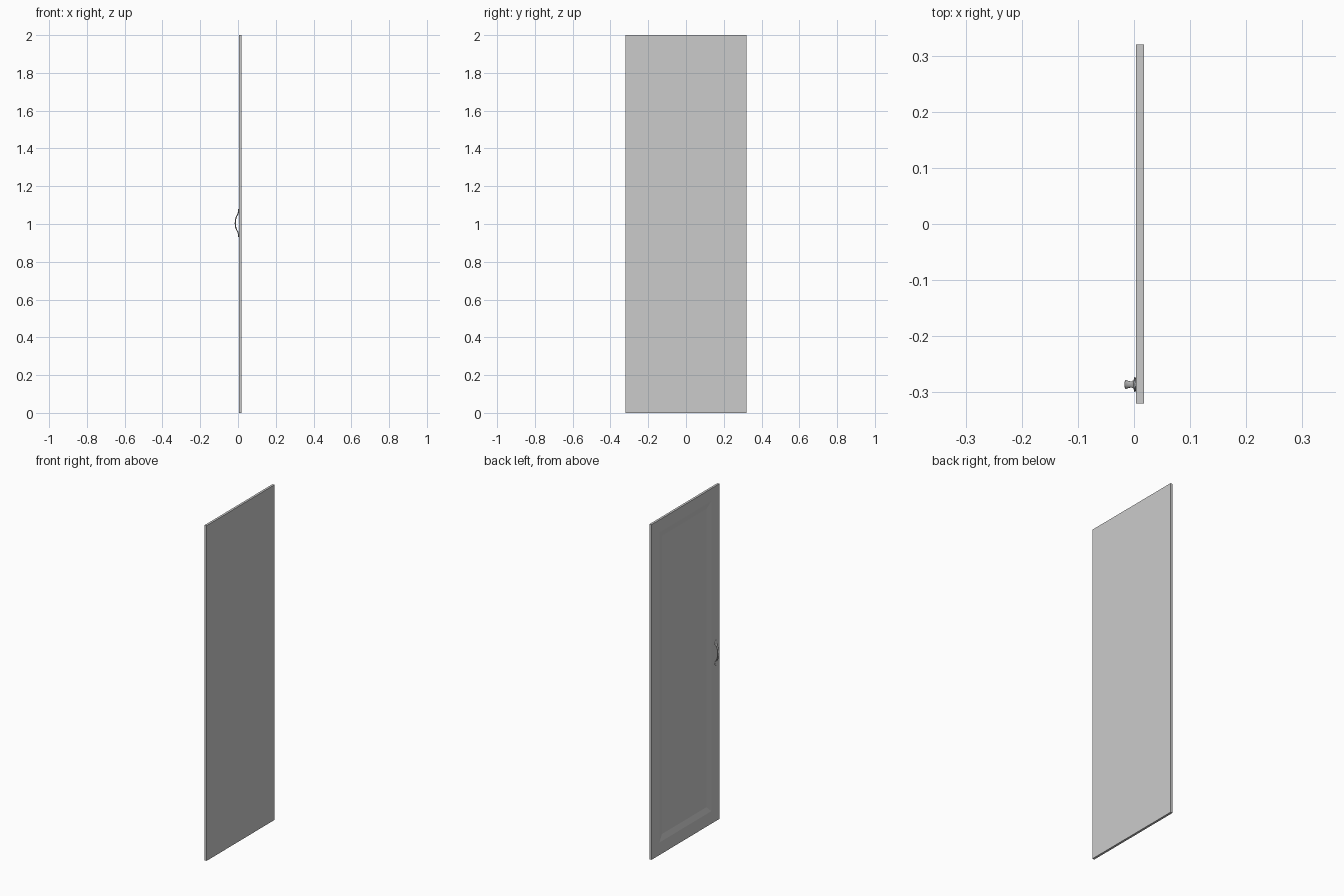
import bpy, bmesh, math
from mathutils import Vector

if "Cube" in bpy.data.objects:
    bpy.data.objects.remove(bpy.data.objects["Cube"])

FRONT, BACK = 0.004, 0.0174      # door faces along x (panelled face looks to -x)
HALF_W, HEIGHT = 0.32, 2.0
MARGIN, BEVEL, DEPTH = 0.075, 0.035, 0.008


def finish(name, bm, smooth=False):
    bmesh.ops.recalc_face_normals(bm, faces=bm.faces)
    me = bpy.data.meshes.new(name)
    bm.to_mesh(me)
    bm.free()
    ob = bpy.data.objects.new(name, me)
    bpy.context.collection.objects.link(ob)
    if smooth:
        bpy.context.view_layer.objects.active = ob
        ob.select_set(True)
        bpy.ops.object.shade_smooth_by_angle(angle=math.radians(40))
        ob.select_set(False)
    return ob


# Door slab with a sloped, recessed panel
bm = bmesh.new()


def ring(x, inset):
    y, z0, z1 = HALF_W - inset, inset, HEIGHT - inset
    return [bm.verts.new((x, *p)) for p in ((-y, z0), (y, z0), (y, z1), (-y, z1))]


rings = [ring(BACK, 0), ring(FRONT, 0), ring(FRONT, MARGIN),
         ring(FRONT + DEPTH, MARGIN + BEVEL)]
for a, b in zip(rings, rings[1:]):
    for i in range(4):
        j = (i + 1) % 4
        bm.faces.new((a[i], a[j], b[j], b[i]))
bm.faces.new(rings[0])
bm.faces.new(rings[-1])
finish("door_panel", bm)

# Bow handle: half profile from the middle out (z offset, x, half width, half thickness)
HANDLE_Y, HANDLE_Z, SIDES = -0.286, 1.005, 14
half = [(0.000, -0.0144, 0.0080, 0.0030), (0.012, -0.0138, 0.0078, 0.0030),
        (0.024, -0.0118, 0.0070, 0.0029), (0.034, -0.0082, 0.0060, 0.0028),
        (0.042, -0.0040, 0.0055, 0.0027), (0.048, -0.0005, 0.0075, 0.0027),
        (0.053, 0.0012, 0.0115, 0.0027), (0.059, 0.0016, 0.0140, 0.0027),
        (0.065, 0.0018, 0.0128, 0.0026), (0.070, 0.0020, 0.0090, 0.0024),
        (0.0735, 0.0024, 0.0050, 0.0019), (0.075, 0.0028, 0.0015, 0.0012)]
path = [(-z, x, w, t) for z, x, w, t in reversed(half[1:])] + half
bm = bmesh.new()
loops = []
for k, (z, x, w, t) in enumerate(path):
    p, n = path[max(k - 1, 0)], path[min(k + 1, len(path) - 1)]
    tangent = Vector((n[1] - p[1], 0, n[0] - p[0])).normalized()
    normal = Vector((tangent.z, 0, -tangent.x))
    centre = Vector((x, HANDLE_Y, HANDLE_Z + z))
    loops.append([bm.verts.new(centre + normal * t * math.cos(a) + Vector((0, w * math.sin(a), 0)))
                  for a in (2 * math.pi * i / SIDES for i in range(SIDES))])
for a, b in zip(loops, loops[1:]):
    for i in range(SIDES):
        j = (i + 1) % SIDES
        bm.faces.new((a[i], a[j], b[j], b[i]))
bm.faces.new(loops[0])
bm.faces.new(loops[-1])
finish("handle", bm, smooth=True)
